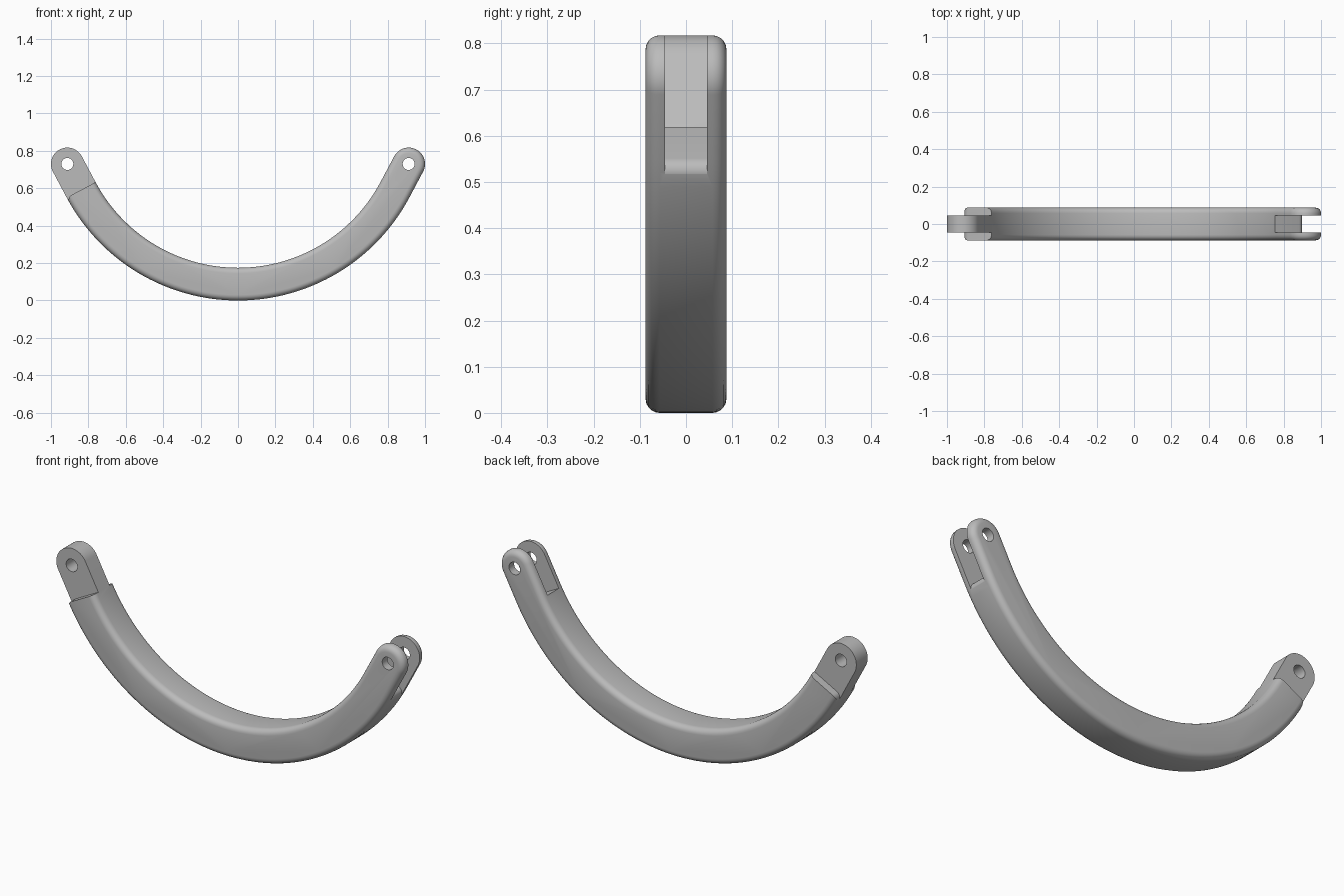
import bpy
import bmesh
from math import sin, cos, pi, radians

cube = bpy.data.objects.get("Cube")
if cube:
    bpy.data.objects.remove(cube, do_unlink=True)

THETA = radians(62)         # half sweep of the arc
R = 0.95                    # centre line radius
H = 0.0875                  # half width and half depth
STRAIGHT = 0.157            # straight run from arc end to pin
PIN_X, PIN_Z = 0.9125, 0.73
TONGUE = 0.046              # half thickness of tongue and slot
FILLET = 0.03

steel = bpy.data.materials.new("grey metal")
steel.use_nodes = True
grey = (0.5, 0.5, 0.5, 1)
steel.diffuse_color = grey
steel.node_tree.nodes["Principled BSDF"].inputs["Base Color"].default_value = grey


def end_point(side, along, out):
    """Point near a pin: along the arm, and outward from its centre line."""
    return (side * (PIN_X + along * cos(THETA) + out * sin(THETA)),
            PIN_Z + along * sin(THETA) - out * cos(THETA))


def prism(name, outline, y0, y1):
    bm = bmesh.new()
    face = bm.faces.new([bm.verts.new((x, y0, z)) for x, z in outline])
    moved = bmesh.ops.extrude_face_region(bm, geom=[face])["geom"]
    bmesh.ops.translate(bm, vec=(0, y1 - y0, 0),
                        verts=[v for v in moved if isinstance(v, bmesh.types.BMVert)])
    bmesh.ops.recalc_face_normals(bm, faces=bm.faces)
    mesh = bpy.data.meshes.new(name)
    bm.to_mesh(mesh)
    bm.free()
    mesh.materials.append(steel)
    obj = bpy.data.objects.new(name, mesh)
    bpy.context.collection.objects.link(obj)
    return obj


def cap(side):
    return [end_point(side, H * sin(pi * i / 28), H * cos(pi * i / 28)) for i in range(29)]


def arc(radius, steps=64):
    angles = [THETA * (2 * i / steps - 1) for i in range(steps + 1)]
    return [(radius * sin(a), R + H - radius * cos(a)) for a in angles]


def step_outline(side, depth):
    """Region beyond a shoulder whose outer edge is rounded over."""
    pts = [(-depth, -0.2), (0.2, -0.2), (0.2, 0.2), (-depth - FILLET, 0.2)]
    for i in range(7):
        a = pi / 2 * i / 6
        pts.append((-depth - FILLET + FILLET * sin(a), H - FILLET + FILLET * cos(a)))
    return [end_point(side, *p) for p in pts]


def hole_outline(side, radius=0.032, sides=32):
    return [end_point(side, radius * cos(2 * pi * i / sides), radius * sin(2 * pi * i / sides))
            for i in range(sides)]


# Curved bar with rounded ends and softened long edges
bar = prism("curved_link", arc(R + H) + cap(1) + arc(R - H)[::-1] + cap(-1)[::-1], -H, H)
bpy.context.view_layer.objects.active = bar
bar.select_set(True)
bm = bmesh.new()
bm.from_mesh(bar.data)
bmesh.ops.remove_doubles(bm, verts=bm.verts, dist=0.002)
bm.to_mesh(bar.data)
bm.free()
bevel = bar.modifiers.new("soft edges", "BEVEL")
bevel.width = FILLET
bevel.segments = 5
bevel.limit_method = "ANGLE"
bevel.angle_limit = radians(50)
bevel.use_clamp_overlap = False
bpy.ops.object.modifier_apply(modifier=bevel.name)

# Tongue on the right end, forked slot on the left end, pin hole in both
cutters = [
    prism("front_tongue_cutter", step_outline(-1, STRAIGHT), -0.2, -TONGUE),
    prism("back_tongue_cutter", step_outline(-1, STRAIGHT), TONGUE, 0.2),
    prism("slot_cutter", step_outline(1, STRAIGHT + 0.015), -TONGUE, TONGUE),
    prism("right_hole_cutter", hole_outline(-1), -0.2, 0.2),
    prism("left_hole_cutter", hole_outline(1), -0.2, 0.2),
]
for cutter in cutters:
    cutter.hide_render = True
    cut = bar.modifiers.new("cut", "BOOLEAN")
    cut.operation = "DIFFERENCE"
    cut.solver = "EXACT"
    cut.object = cutter
    bpy.ops.object.modifier_apply(modifier=cut.name)
    bpy.data.objects.remove(cutter, do_unlink=True)

bpy.ops.object.shade_smooth_by_angle(angle=radians(30))
